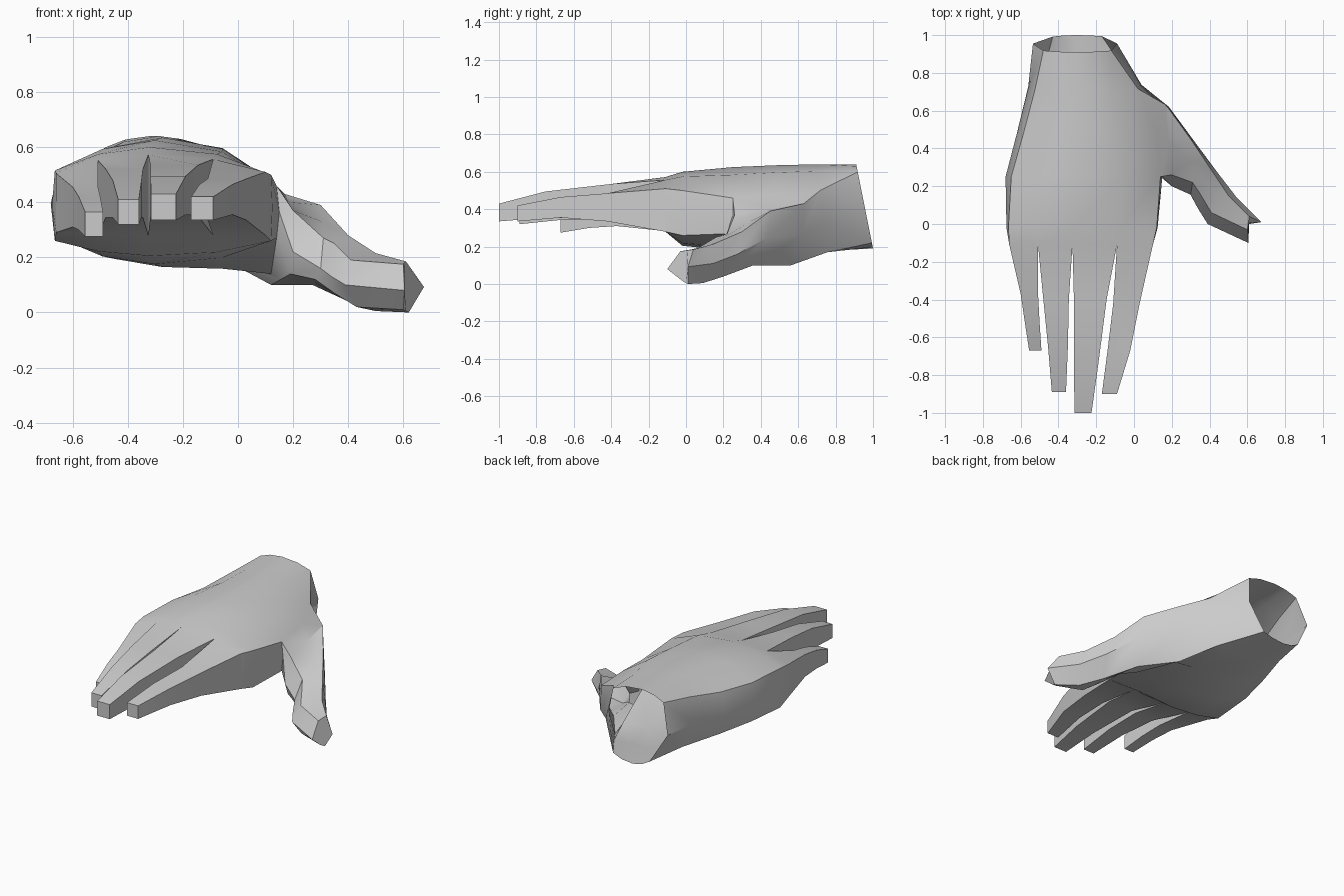
import bpy, bmesh
from mathutils import Vector as V

if "Cube" in bpy.data.objects:
    bpy.data.objects.remove(bpy.data.objects["Cube"])

bm = bmesh.new()


def verts(points):
    return [bm.verts.new(p) for p in points]


def bridge(a, b, skip=()):
    n = len(a)
    for i in range(n):
        if i not in skip:
            bm.faces.new((a[i], a[(i + 1) % n], b[(i + 1) % n], b[i]))


# palm cross-section: 5 points over the back, side point, 5 below, side point
FRAC = (0, .2, .44, .75, 1)
BLEND = (0, .7, 1, .75, 0)


def palm_ring(y, k, xl, xr, zl, crown, zr, bl, belly, br, bulge_l, bulge_r, inset=0):
    top, low = [], []
    for i, (f, w) in enumerate(zip(FRAC, BLEND)):
        x = xl + (xr - xl) * f
        zt = (zl if i < 2 else zr) * (1 - w) + crown * w
        zb = (bl if i < 2 else br) * (1 - w) + belly * w
        top.append((x, zt))
        low.append((x + inset * (1 - 2 * f), zb))
    pts = top + [(xr + bulge_r, (zr + br) / 2)] + low[::-1] + [(xl - bulge_l, (zl + bl) / 2)]
    return verts([(x, y + k * (.64 - z), z) for x, z in pts])


sections = [
    (-.11, 0, -.66, .10, .505, .572, .51, .29, .28, .28, 0, 0),
    (-.02, 0, -.665, .12, .515, .60, .50, .26, .205, .26, .01, .005),
    (.25, 0, -.65, .14, .52, .625, .46, .27, .175, .27, .03, .01),
    (.48, 0, -.585, .12, .53, .635, .48, .26, .165, .14, .035, .03),
    (.70, .12, -.525, .02, .57, .64, .50, .25, .18, .17, .035, .02, .03),
    (.91, .2, -.48, -.12, .60, .64, .60, .23, .19, .22, .055, .03, .05),
]
rings = [palm_ring(*s) for s in sections]
for i in range(5):
    # leave the side open where the thumb grows; the wrist stays open
    bridge(rings[i], rings[i + 1], skip=(4, 5) if i in (2, 3) else ())

# fingers: (y, left, right, top z, bottom z) per joint
fingers = [
    [(-.37, -.60, -.508, .455, .31), (-.52, -.578, -.50, .42, .30), (-.67, -.555, -.49, .365, .275)],
    [(-.40, -.48, -.345, .52, .345), (-.65, -.455, -.35, .48, .345), (-.89, -.435, -.36, .41, .32)],
    [(-.40, -.318, -.145, .535, .35), (-.75, -.318, -.19, .495, .355), (-1.0, -.315, -.225, .43, .335)],
    [(-.42, -.11, .03, .485, .335), (-.67, -.14, -.02, .465, .355), (-.90, -.17, -.09, .42, .335)],
]
k = rings[0]
for i, joints in enumerate(fingers):
    prev = [k[i], k[i + 1], k[9 - i], k[10 - i]]
    for y, xl, xr, zt, zb in joints:
        ring = verts([(xl, y, zt), (xr, y, zt), (xr, y, zb), (xl, y, zb)])
        bridge(prev, ring)
        prev = ring
    bm.faces.new(prev)

# thumb: inner-top, outer-top, outer-bottom, inner-bottom, inner ridge per joint
thumb = [
    [(.20, .26, .37), (.17, .63, .43), (.12, .56, .10), (.19, .24, .14), (.20, .20, .22)],
    [(.31, .22, .27), (.30, .45, .39), (.27, .36, .10), (.28, .19, .12), (.30, .155, .16)],
    [(.35, .16, .25), (.40, .30, .28), (.40, .20, .04), (.35, .10, .07), (.34, .08, .13)],
    [(.41, .06, .19), (.50, .15, .215), (.50, .09, .005), (.43, .04, .02), (.39, .00, .10)],
    [(.60, -.03, .175), (.61, .04, .185), (.62, .01, .0), (.60, -.01, .01), (.605, -.10, .08)],
]
a, b, c = rings[2:5]
prev = [a[4], b[4], c[4], c[5], c[6], b[6], a[6], a[5]]
for n, corners in enumerate(thumb):
    it, ot, ob, ib, im = map(V, corners)
    push = V((.04, .025, 0)) if n < 4 else V((.06, -.015, 0))
    ring = verts([it, (it + ot) / 2, ot, (ot + ob) / 2 + push, ob, (ob + ib) / 2, ib, im])
    bridge(prev, ring)
    prev = ring
bm.faces.new(prev)

bmesh.ops.recalc_face_normals(bm, faces=bm.faces)
mesh = bpy.data.meshes.new("hand")
bm.to_mesh(mesh)
bm.free()
hand = bpy.data.objects.new("hand", mesh)
bpy.context.collection.objects.link(hand)
bpy.context.view_layer.objects.active = hand
hand.select_set(True)
bpy.ops.object.shade_smooth_by_angle(angle=0.6)
